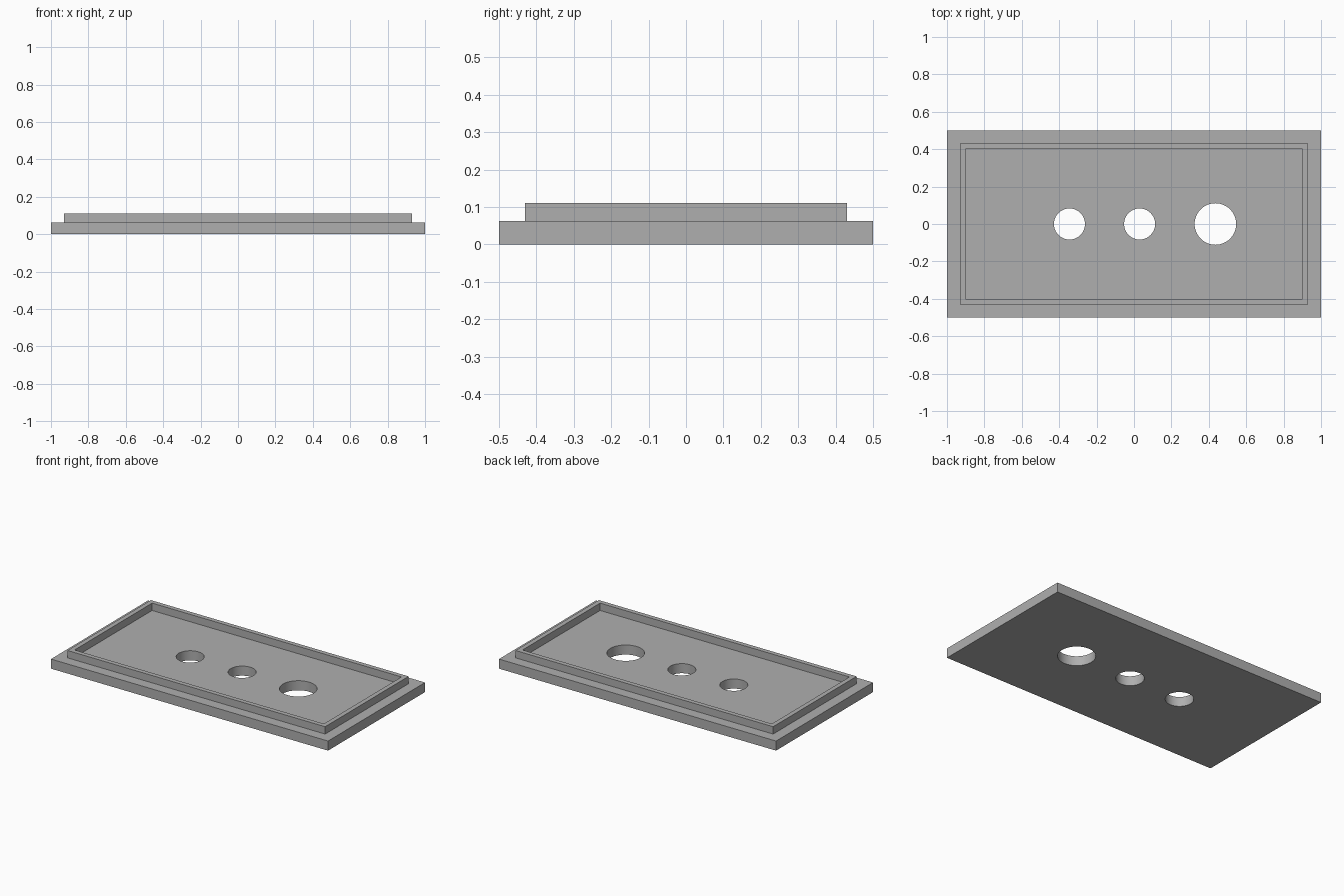
import bpy
import bmesh

LENGTH, WIDTH, PLATE_H, RIM_H = 2.0, 1.0, 0.0625, 0.048
LEDGE, RIM_T = 0.07, 0.03
HOLES = [(-0.345, 0.083), (0.03, 0.083), (0.435, 0.111)]  # x, radius

cube = bpy.data.objects.get("Cube")
if cube:
    bpy.data.objects.remove(cube, do_unlink=True)

grey = bpy.data.materials.new("plain grey")
grey.use_nodes = True
colour = (0.43, 0.43, 0.43, 1)
grey.diffuse_color = colour
grey.node_tree.nodes["Principled BSDF"].inputs["Base Color"].default_value = colour

# Base plate with a raised rim set in from its edge
bm = bmesh.new()
bmesh.ops.create_cube(bm, size=1)
bmesh.ops.scale(bm, vec=(LENGTH, WIDTH, PLATE_H), verts=bm.verts)
bmesh.ops.translate(bm, vec=(0, 0, PLATE_H / 2), verts=bm.verts)
bm.normal_update()
top = max(bm.faces, key=lambda f: f.calc_center_median().z)
bmesh.ops.inset_region(bm, faces=[top], thickness=LEDGE, use_even_offset=True)
rim = bmesh.ops.inset_region(bm, faces=[top], thickness=RIM_T, use_even_offset=True)["faces"]
raised = bmesh.ops.extrude_face_region(bm, geom=rim)["geom"]
bmesh.ops.translate(bm, vec=(0, 0, RIM_H),
                    verts=[g for g in raised if isinstance(g, bmesh.types.BMVert)])
bmesh.ops.recalc_face_normals(bm, faces=bm.faces)
mesh = bpy.data.meshes.new("cover_plate")
bm.to_mesh(mesh)
bm.free()
mesh.materials.append(grey)
plate = bpy.data.objects.new("cover_plate", mesh)
bpy.context.collection.objects.link(plate)

# Three round through-holes
cutters = []
for x, radius in HOLES:
    bpy.ops.mesh.primitive_cylinder_add(vertices=64, radius=radius, depth=0.5, location=(x, 0, 0))
    cutter = bpy.context.object
    cutter.name = "hole_cutter"
    cutter.hide_render = True
    cutter.data.materials.append(grey)
    cut = plate.modifiers.new("hole", 'BOOLEAN')
    cut.operation, cut.solver, cut.object = 'DIFFERENCE', 'EXACT', cutter
    cutters.append(cutter)

# Apply the cuts, drop the cutters and smooth the hole walls
bpy.ops.object.select_all(action='DESELECT')
plate.select_set(True)
bpy.context.view_layer.objects.active = plate
for name in [m.name for m in plate.modifiers]:
    bpy.ops.object.modifier_apply(modifier=name)
for cutter in cutters:
    bpy.data.objects.remove(cutter, do_unlink=True)
bpy.ops.object.shade_smooth_by_angle()
